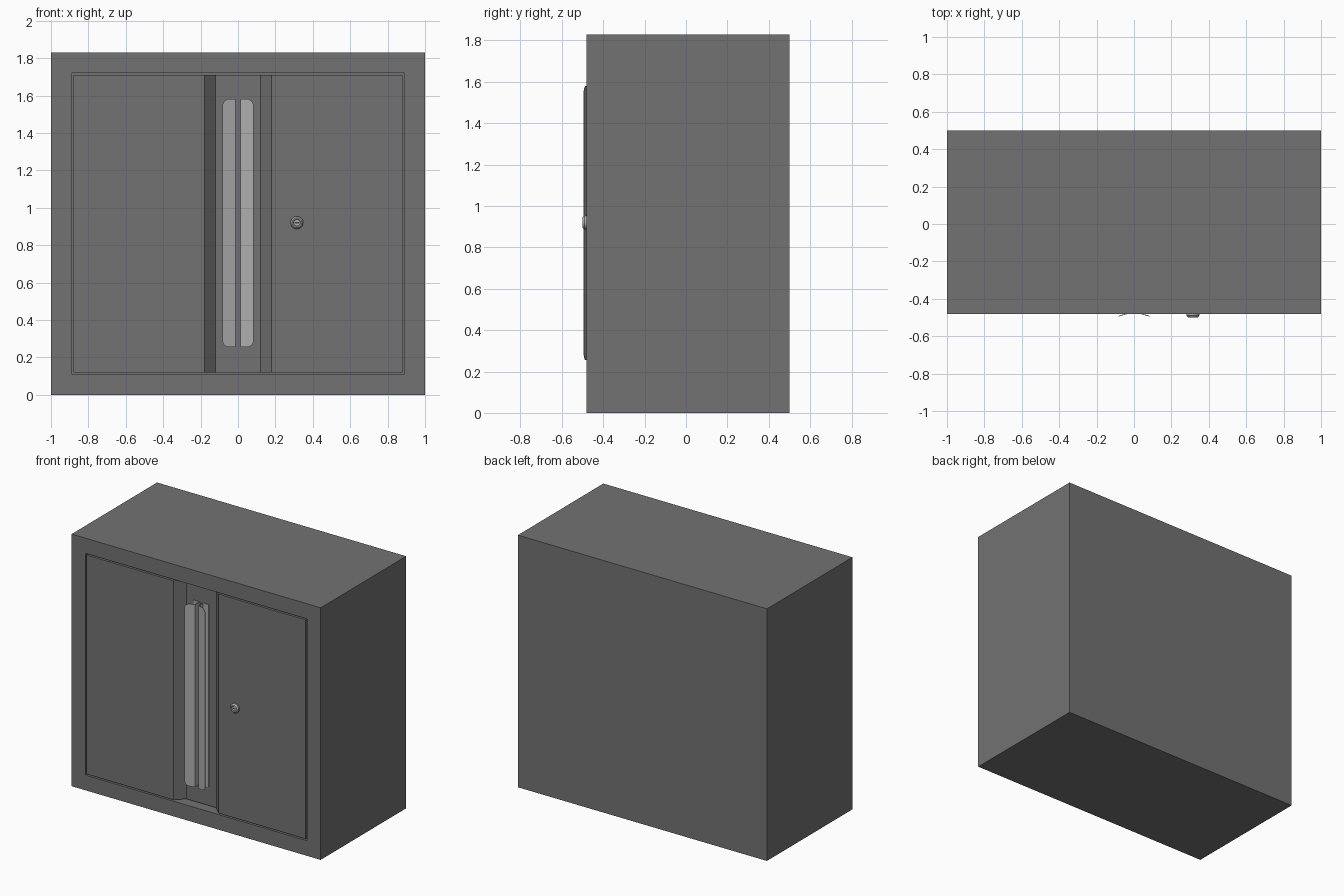
import bpy, bmesh, math
from mathutils import Matrix, Vector

if "Cube" in bpy.data.objects:
    bpy.data.objects.remove(bpy.data.objects["Cube"])

FRONT, BACK, HEIGHT = -0.48, 0.50, 1.83


def material(name, value):
    mat = bpy.data.materials.new(name)
    mat.diffuse_color = (value, value, value, 1)
    mat.use_nodes = True
    mat.node_tree.nodes["Principled BSDF"].inputs["Base Color"].default_value = mat.diffuse_color
    return mat


PAINT = material("dark_grey_paint", 0.17)
METAL = material("light_metal", 0.42)
DARK = material("keyhole_dark", 0.05)


def finish(name, bm, mat):
    bmesh.ops.recalc_face_normals(bm, faces=bm.faces)
    mesh = bpy.data.meshes.new(name)
    bm.to_mesh(mesh)
    bm.free()
    obj = bpy.data.objects.new(name, mesh)
    bpy.context.collection.objects.link(obj)
    mesh.materials.append(mat)
    return obj


def add_prism(bm, points, offset):
    """Closed prism: planar outline swept along offset."""
    face = bm.faces.new([bm.verts.new(p) for p in points])
    new = bmesh.ops.extrude_face_region(bm, geom=[face], use_keep_orig=True)["geom"]
    bmesh.ops.translate(bm, vec=Vector(offset),
                        verts=[g for g in new if isinstance(g, bmesh.types.BMVert)])


def rect(x0, x1, y, z0, z1):
    return [(x0, y, z0), (x1, y, z0), (x1, y, z1), (x0, y, z1)]


# Cabinet shell with a shallow door pocket in the front
bm = bmesh.new()
add_prism(bm, rect(-1, 1, FRONT, 0, HEIGHT), (0, BACK - FRONT, 0))
front = min(bm.faces, key=lambda f: f.calc_center_median().y)
bmesh.ops.inset_region(bm, faces=[front], thickness=0.11, use_even_offset=True)
pocket = bmesh.ops.extrude_face_region(bm, geom=[front])["geom"]
bmesh.ops.translate(bm, vec=(0, 0.09, 0),
                    verts=[g for g in pocket if isinstance(g, bmesh.types.BMVert)])
if front.is_valid:
    bmesh.ops.delete(bm, geom=[front], context='FACES_ONLY')
finish("cabinet_body", bm, PAINT)


def door(name, s):
    # Door section with a slanted step down to the handle recess
    section = [(0.88, FRONT), (0.18, FRONT), (0.12, -0.42), (0.001, -0.42),
               (0.001, -0.392), (0.88, -0.392)]
    bm = bmesh.new()
    add_prism(bm, [(s * x, y, 0.12) for x, y in section], (0, 0, 1.59))
    finish(name, bm, PAINT)


def handle(name, s):
    z0, z1, x0, x1, r = 0.255, 1.58, 0.013, 0.083, 0.035
    bm = bmesh.new()
    # Flared grip plate with rounded outer corners
    outline = [(x0, z1), (x0, z0)]
    for cz, start in ((z0 + r, -90), (z1 - r, 0)):
        for i in range(7):
            a = math.radians(start + 15 * i)
            outline.append((x1 - r + r * math.cos(a), cz + r * math.sin(a)))
    slope = -0.021 / (x1 - x0)
    add_prism(bm, [(s * x, -0.474 + slope * (x - x0), z) for x, z in outline],
              (0, 0.004, 0))
    # Web back to the door and its mounting flange
    add_prism(bm, rect(s * x0, s * (x0 + 0.004), -0.474, z0, z1), (0, 0.054, 0))
    add_prism(bm, rect(s * x0, s * 0.06, -0.424, z0, z1), (0, 0.004, 0))
    finish(name, bm, METAL)


for side, s in (("left", -1), ("right", 1)):
    door(side + "_door", s)
    handle(side + "_handle", s)

# Round lock: turned profile of (radius, y)
LX, LZ = 0.315, 0.92
profile = [(0.034, -0.475), (0.034, -0.490), (0.026, -0.5), (0.020, -0.5),
           (0.017, -0.494), (0.0, -0.494)]
bm = bmesh.new()
verts = [bm.verts.new((r, y, 0)) for r, y in profile]
edges = [bm.edges.new(pair) for pair in zip(verts, verts[1:])]
bmesh.ops.spin(bm, geom=verts + edges, cent=(0, 0, 0), axis=(0, 1, 0),
               angle=math.tau, steps=32)
bmesh.ops.remove_doubles(bm, verts=bm.verts, dist=0.0001)
bmesh.ops.transform(bm, matrix=Matrix.Translation((LX, 0, LZ)), verts=bm.verts)
lock = finish("lock", bm, METAL)
bpy.context.view_layer.objects.active = lock
lock.select_set(True)
bpy.ops.object.shade_smooth_by_angle(angle=math.radians(25))

# Key slot
bm = bmesh.new()
add_prism(bm, rect(LX - 0.010, LX + 0.010, -0.4945, LZ - 0.003, LZ + 0.003), (0, 0.002, 0))
finish("key_slot", bm, DARK)
